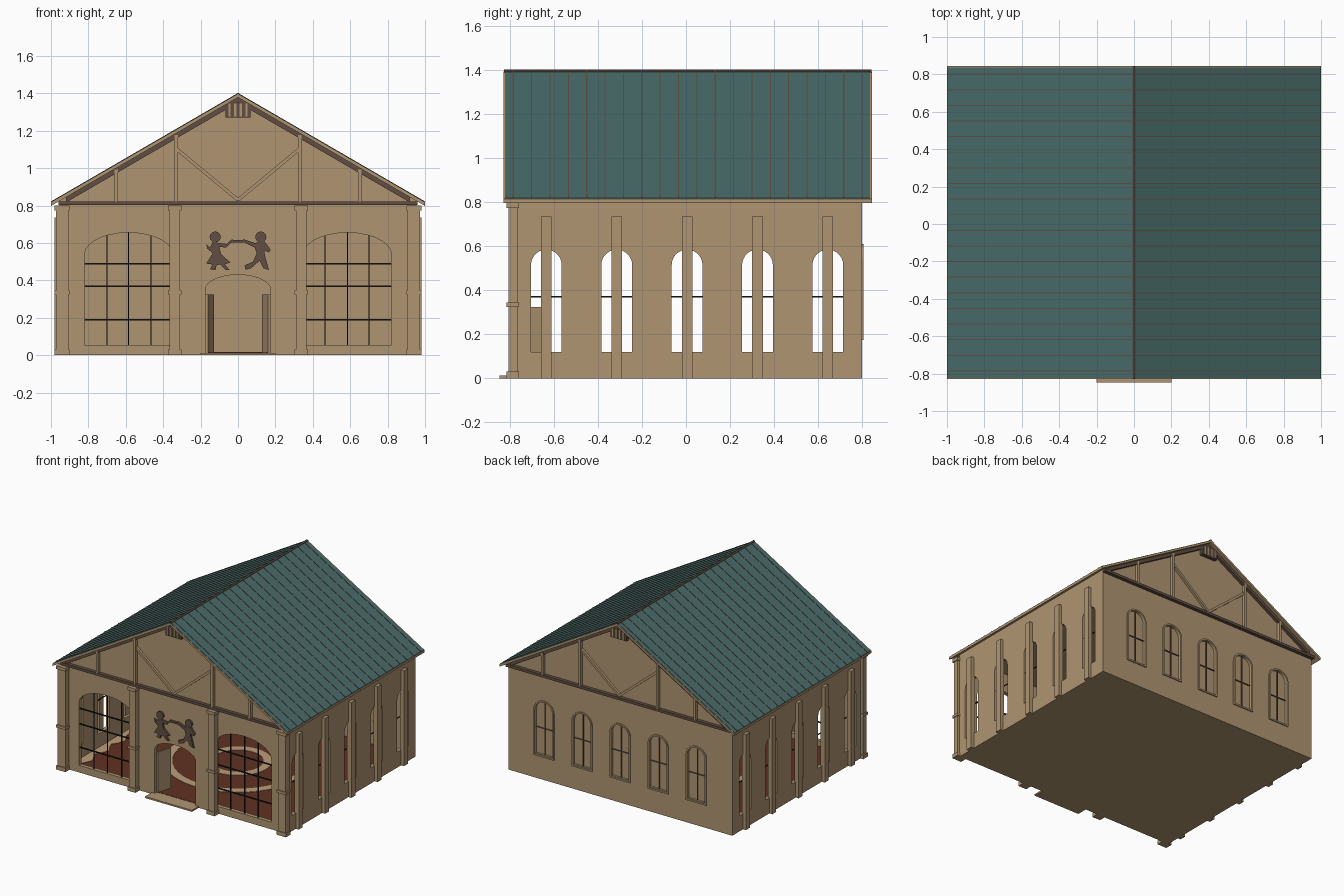
import bpy, bmesh, math

if "Cube" in bpy.data.objects:
    bpy.data.objects.remove(bpy.data.objects["Cube"], do_unlink=True)


def material(name, rgb):
    m = bpy.data.materials.new(name)
    m.use_nodes = True
    m.diffuse_color = (*rgb, 1)
    m.node_tree.nodes["Principled BSDF"].inputs["Base Color"].default_value = (*rgb, 1)
    return m


TAN = material("tan_stucco", (0.43, 0.30, 0.165))
TEAL = material("teal_roofing", (0.065, 0.15, 0.145))
BROWN = material("dark_brown_trim", (0.12, 0.076, 0.055))
BLACK = material("black_bars", (0.012, 0.011, 0.01))
RED = material("red_brown_floor", (0.115, 0.03, 0.016))
PALE = material("pale_floor_inlay", (0.50, 0.34, 0.19))

# Order in which a flat outline (u, v) and its depth w become x, y, z
AXES = {"x": (2, 0, 1), "y": (0, 2, 1), "z": (0, 1, 2)}


def plate(name, loops, near, far, axis, mat):
    """Extrude flat outlines (later loops inside the first are holes)."""
    cu = bpy.data.curves.new(name, "CURVE")
    cu.dimensions, cu.fill_mode, cu.extrude = "2D", "BOTH", 0.5
    for loop in loops:
        sp = cu.splines.new("POLY")
        sp.points.add(len(loop) - 1)
        for p, (u, v) in zip(sp.points, loop):
            p.co = (u, v, 0, 1)
        sp.use_cyclic_u = True
    tmp = bpy.data.objects.new("outline", cu)
    me = bpy.data.meshes.new_from_object(tmp)
    bpy.data.objects.remove(tmp)
    order = AXES[axis]
    bm = bmesh.new()
    bm.from_mesh(me)
    bmesh.ops.remove_doubles(bm, verts=bm.verts, dist=0.0001)
    for v in bm.verts:
        c = (v.co.x, v.co.y, near + (far - near) * (v.co.z + 0.5))
        v.co = [c[i] for i in order]
    bmesh.ops.recalc_face_normals(bm, faces=bm.faces)
    bm.to_mesh(me)
    bm.free()
    me.name = name
    for poly in me.polygons:
        poly.use_smooth = False
    me.materials.clear()
    me.materials.append(mat)
    ob = bpy.data.objects.new(name, me)
    bpy.context.collection.objects.link(ob)
    return ob


def rect(a, b, c, d):
    return [(a, c), (b, c), (b, d), (a, d)]


def box(name, xs, ys, zs, mat=TAN):
    return plate(name, [rect(*xs, *ys)], *zs, "z", mat)


def arch(cx, half, bottom, spring, top, n=14):
    curve = [(cx + half * math.cos(math.pi * i / n), spring + (top - spring) * math.sin(math.pi * i / n))
             for i in range(n + 1)]
    return [(cx - half, bottom), (cx + half, bottom)] + curve


def ring(r, cx=0, cy=0, n=36):
    return [(cx + r * math.cos(math.tau * i / n), cy + r * math.sin(math.tau * i / n)) for i in range(n)]


def strip(p, q, w):
    """Flat bar outline between two points."""
    dx, dy = q[0] - p[0], q[1] - p[1]
    k = w / 2 / math.hypot(dx, dy)
    ox, oy = -dy * k, dx * k
    return [(p[0] + ox, p[1] + oy), (p[0] - ox, p[1] - oy), (q[0] - ox, q[1] - oy), (q[0] + ox, q[1] + oy)]


FRONT, BACK, SIDE, TOP = -0.765, 0.80, 0.955, 0.81
RIDGE, SLOPE = 1.40, 0.58

# Base slab, floor and floor inlays
box("base_slab", (-SIDE, SIDE), (FRONT, BACK), (0, 0.01))
box("floor", (-0.93, 0.93), (-0.74, 0.77), (0.01, 0.014), RED)
for r in (0.24, 0.52):
    plate("floor_ring", [ring(r), ring(r - 0.06)], 0.014, 0.017, "z", PALE)
for s in (-1, 1):
    wave = [(s * (0.86 + 0.025 * math.sin(i * 1.6)), -0.73 + i * 0.05) for i in range(30)]
    plate("floor_border", [[(s * 0.925, -0.73)] + wave + [(s * 0.925, 0.72)]], 0.014, 0.017, "z", PALE)

# Front wall with door and two broad arched windows
door = arch(0, 0.175, 0.012, 0.35, 0.43)
broad = [arch(s * 0.585, 0.235, 0.055, 0.54, 0.655) for s in (-1, 1)]
plate("front_wall", [rect(-SIDE, SIDE, 0, TOP), door] + broad, FRONT, FRONT + 0.03, "y", TAN)
for s in (-1, 1):
    for z in (0.19, 0.37, 0.49):
        plate("window_bar", [rect(s * 0.82, s * 0.35, z - 0.004, z + 0.004)], -0.757, -0.749, "y", BLACK)
    for x, z in ((0.465, 0.64), (0.585, 0.655), (0.70, 0.64)):
        plate("window_upright", [rect(s * x - 0.003, s * x + 0.003, 0.055, z)], -0.756, -0.75, "y", BLACK)
    # Open door leaf, swung inwards
    plate("door_leaf", [strip((s * 0.167, -0.745), (s * 0.133, -0.63), 0.012)], 0.012, 0.325, "z", TAN)
box("door_step", (-0.2, 0.2), (-0.847, FRONT), (0, 0.012))

# Front columns with base, middle band and cap
for cx, w in ((-0.94, 0.033), (-0.338, 0.028), (0.338, 0.028), (0.94, 0.033)):
    box("column", (cx - w, cx + w), (-0.808, FRONT), (0, 0.80))
    for z0, z1 in ((0, 0.03), (0.325, 0.345), (0.775, 0.80)):
        box("column_band", (cx - w - 0.007, cx + w + 0.007), (-0.816, FRONT + 0.005), (z0, z1))

# Side walls, arched windows and pilasters
centres = [-0.635 + 0.32 * i for i in range(5)]
for s in (-1, 1):
    holes = [arch(y, 0.07, 0.12, 0.515, 0.585) for y in centres]
    plate("side_wall", [rect(FRONT, BACK, 0, TOP)] + holes, s * SIDE, s * (SIDE - 0.03), "x", TAN)
    for y in centres:
        plate("pilaster", [rect(y - 0.024, y + 0.024, 0, 0.735)], s * (SIDE - 0.01), s * 0.98, "x", TAN)
        plate("side_window_bar", [rect(y - 0.07, y + 0.07, 0.367, 0.373)], s * 0.938, s * 0.944, "x", BLACK)

# Back wall with blind arched windows
backs = [0.325 * i for i in range(-2, 3)]
plate("back_wall", [rect(-SIDE, SIDE, 0, TOP)] + [arch(x, 0.08, 0.19, 0.53, 0.60) for x in backs],
      BACK - 0.03, BACK, "y", TAN)
for x in backs:
    inner = arch(x, 0.075, 0.187, 0.53, 0.598)
    plate("back_window_frame", [arch(x, 0.087, 0.175, 0.53, 0.61), inner], BACK - 0.025, BACK + 0.008, "y", TAN)
    plate("back_window_panel", [arch(x, 0.085, 0.18, 0.53, 0.605)], BACK - 0.028, BACK - 0.015, "y", TAN)
    plate("back_window_upright", [rect(x - 0.003, x + 0.003, 0.187, 0.598)], BACK - 0.016, BACK - 0.008, "y", BROWN)
    plate("back_window_bar", [rect(x - 0.075, x + 0.075, 0.387, 0.393)], BACK - 0.016, BACK - 0.008, "y", BROWN)

# Gable block closing the space under the roof
plate("gable_block", [[(-SIDE, 0.80), (SIDE, 0.80), (SIDE, 0.825), (0, 1.375), (-SIDE, 0.825)]],
      FRONT, BACK, "y", TAN)


def roof_line(x, drop=0.0):
    return RIDGE - drop - SLOPE * abs(x)


def chevron(x, upper, lower):
    """Roof-shaped band between two depths below the roof line."""
    return [(-x, roof_line(x, lower)), (0, roof_line(0, lower)), (x, roof_line(x, lower)),
            (x, roof_line(x, upper)), (0, roof_line(0, upper)), (-x, roof_line(x, upper))]


# Gable timbers, front and back
for wall, out in ((FRONT, -1), (BACK, 1)):
    def timber(name, outline, depth, mat=TAN):
        plate(name, [outline], wall, wall + out * depth, "y", mat)
    timber("tie_beam", rect(-0.96, 0.96, 0.802, 0.822), 0.026, BROWN)
    timber("rafter_trim", chevron(0.92, 0.02, 0.05), 0.022, BROWN)
    for s in (-1, 1):
        for x in (0.33, 0.65):
            timber("gable_post", rect(s * x - 0.009, s * x + 0.009, 0.82, roof_line(x, 0.03)), 0.026)
        timber("gable_brace", strip((s * 0.325, 1.10), (0, 0.83), 0.018), 0.018)
    timber("vent", rect(-0.068, 0.068, 1.27, 1.345), 0.024, BROWN)
    for x in (-0.045, -0.015, 0.015, 0.045):
        timber("vent_slat", rect(x - 0.006, x + 0.006, 1.275, 1.345), 0.03)

# Roof deck, metal sheets, seams and ridge cap
plate("roof_deck", [chevron(1.0, 0.004, 0.022)], -0.83, 0.845, "y", TAN)
plate("roof_sheets", [chevron(0.999, 0.001, 0.006)], -0.823, 0.837, "y", TEAL)
seam = plate("roof_seams", [chevron(0.999, -0.002, 0.004)], -0.788, -0.783, "y", BROWN)
array = seam.modifiers.new("repeat", "ARRAY")
array.use_relative_offset, array.use_constant_offset = False, True
array.constant_offset_displace = (0, 0.0835, 0)
array.count = 20
plate("ridge_cap", [chevron(0.009, -0.003, 0.006)], -0.828, 0.843, "y", BROWN)

# Dancing children cut-outs above the door
girl = [(-0.135, 0.605), (-0.10, 0.60), (-0.06, 0.595), (-0.035, 0.618), (0.0, 0.615), (0.0, 0.603),
        (-0.035, 0.602), (-0.065, 0.575), (-0.10, 0.58), (-0.09, 0.54), (-0.04, 0.495), (-0.07, 0.487),
        (-0.045, 0.455), (-0.065, 0.455), (-0.095, 0.485), (-0.115, 0.48), (-0.12, 0.455), (-0.15, 0.46),
        (-0.135, 0.485), (-0.17, 0.49), (-0.135, 0.545), (-0.165, 0.57), (-0.17, 0.595), (-0.15, 0.575)]
boy = [(0.14, 0.61), (0.09, 0.60), (0.035, 0.618), (0.0, 0.615), (0.0, 0.603), (0.035, 0.602),
       (0.09, 0.575), (0.10, 0.545), (0.08, 0.50), (0.035, 0.48), (0.04, 0.457), (0.07, 0.465),
       (0.115, 0.505), (0.135, 0.465), (0.165, 0.455), (0.16, 0.475), (0.145, 0.53), (0.14, 0.56),
       (0.165, 0.55), (0.175, 0.565)]
for name, body, hx in (("girl_cutout", girl, -0.122), ("boy_cutout", boy, 0.122)):
    plate(name, [body], FRONT, FRONT - 0.015, "y", BROWN)
    plate(name + "_head", [ring(0.03, hx, 0.632, 12)], FRONT, FRONT - 0.014, "y", BROWN)
